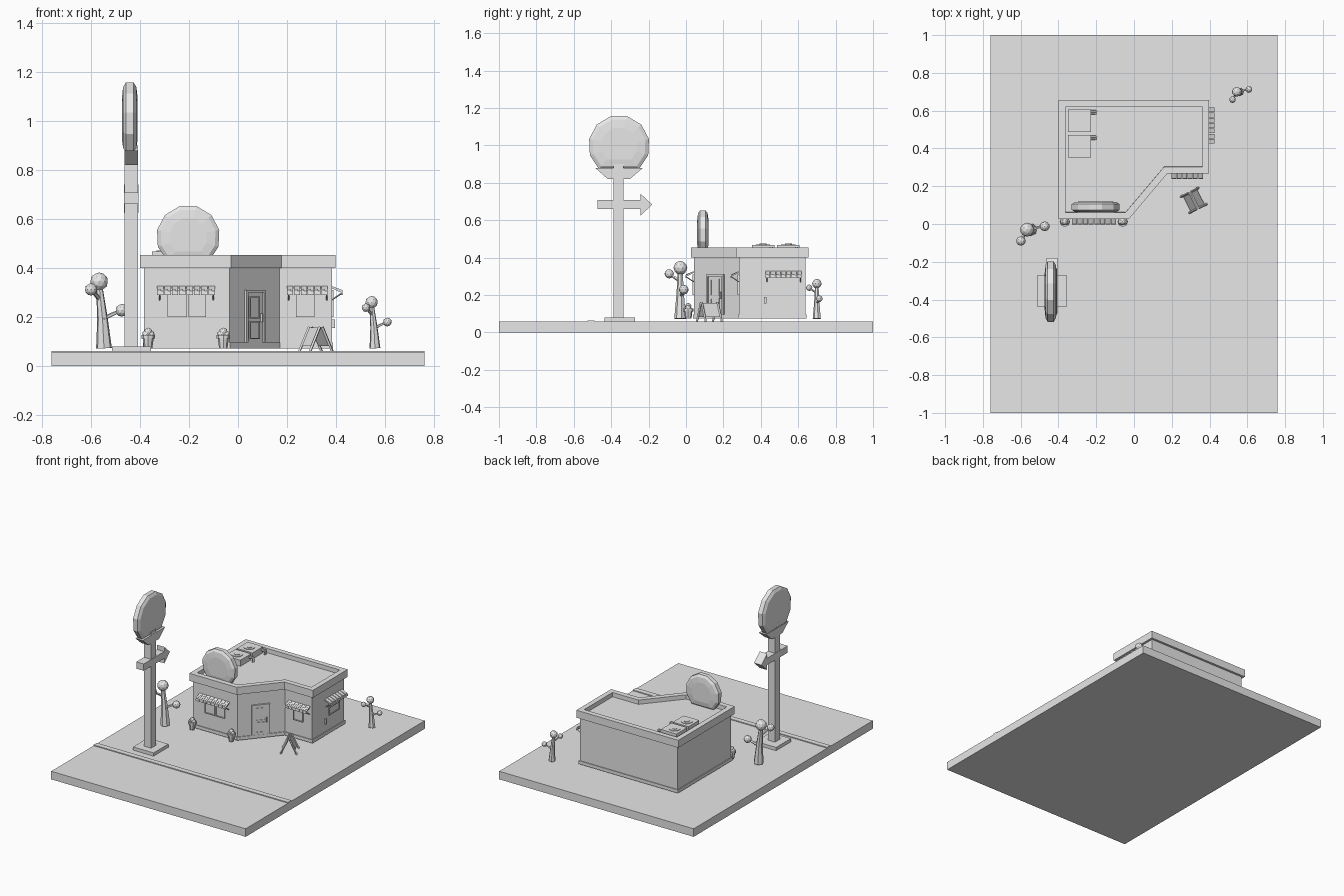
import bpy, bmesh, math
from mathutils import Matrix, Vector

if "Cube" in bpy.data.objects:
    bpy.data.objects.remove(bpy.data.objects["Cube"])

GREY = bpy.data.materials.new("plain grey")
GREY.diffuse_color = (0.8, 0.8, 0.8, 1)
GREY.use_nodes = True
GREY.node_tree.nodes["Principled BSDF"].inputs["Base Color"].default_value = GREY.diffuse_color
I = Matrix.Identity(4)


def finish(name, bm, M=I):
    bmesh.ops.transform(bm, matrix=M, verts=bm.verts)
    bmesh.ops.recalc_face_normals(bm, faces=bm.faces)
    me = bpy.data.meshes.new(name)
    bm.to_mesh(me)
    bm.free()
    me.materials.append(GREY)
    ob = bpy.data.objects.new(name, me)
    bpy.context.collection.objects.link(ob)
    return ob


def loft_bm(rings):
    bm = bmesh.new()
    vs = [[bm.verts.new(p) for p in r] for r in rings]
    n = len(vs[0])
    for a, b in zip(vs, vs[1:]):
        for i in range(n):
            j = (i + 1) % n
            bm.faces.new((a[i], a[j], b[j], b[i]))
    bm.faces.new(vs[0][::-1])
    bm.faces.new(vs[-1])
    return bm


def loft(name, rings, M=I):
    return finish(name, loft_bm(rings), M)


def box(name, x0, x1, y0, y1, z0, z1, M=I):
    base = [(x0, y0), (x1, y0), (x1, y1), (x0, y1)]
    return loft(name, [[(x, y, z) for x, y in base] for z in (z0, z1)], M)


def tube(name, p, q, r1, r2, n=6, M=I):
    p, q = Vector(p), Vector(q)
    rot = (q - p).to_track_quat('Z', 'Y')
    circ = [Vector((math.cos(2 * math.pi * i / n), math.sin(2 * math.pi * i / n), 0)) for i in range(n)]
    return loft(name, [[c + rot @ (v * r) for v in circ] for c, r in ((p, r1), (q, r2))], M)


def ball(name, c, r, M=I):
    bm = bmesh.new()
    bmesh.ops.create_icosphere(bm, subdivisions=2, radius=r, matrix=Matrix.Translation(c))
    return finish(name, bm, M)


def place(x, y, deg, z=0, s=1):
    return Matrix.Translation((x, y, z)) @ Matrix.Rotation(math.radians(deg), 4, 'Z') @ Matrix.Scale(s, 4)


def grow(pts, d):
    # mitred outward offset of a counter-clockwise outline
    out = []
    for i, p in enumerate(pts):
        p, a, b = Vector(p), Vector(pts[i - 1]), Vector(pts[(i + 1) % len(pts)])
        e, f = (p - a).normalized(), (b - p).normalized()
        n1, n2 = Vector((e.y, -e.x)), Vector((f.y, -f.x))
        out.append(p + (n1 + n2) * d / (1 + n1.dot(n2)))
    return out


# ground slab and kerb line
box("ground_slab", -0.76, 0.76, -1, 1, 0, 0.057)
box("kerb", -0.76, 0.76, -0.527, -0.49, 0.05, 0.063)

# building walls, plinth, parapet with sunken roof
WALL = [(-0.383, 0.042), (-0.035, 0.042), (0.169, 0.283), (0.382, 0.283), (0.382, 0.64), (-0.383, 0.64)]


def storey(name, d, z0, z1):
    return loft_bm([[(p.x, p.y, z) for p in grow(WALL, d)] for z in (z0, z1)])


finish("walls", storey("walls", 0, 0.073, 0.405))
finish("plinth", storey("plinth", 0.005, 0.073, 0.096))
bm = storey("parapet", 0.016, 0.401, 0.454)
bm.faces.ensure_lookup_table()
bm.normal_update()
top = max(bm.faces, key=lambda f: f.calc_center_median().z)
bmesh.ops.inset_region(bm, faces=[top], thickness=0.036, use_even_offset=True)
bmesh.ops.inset_region(bm, faces=[top], thickness=0.0005, depth=-0.03, use_even_offset=True)
finish("parapet_and_roof", bm)


# scalloped awning: local x along the wall, -y outward
def awning(name, M, width):
    n = round(width / 0.0145)
    w = width / n
    for i in range(n):
        x = -width / 2 + i * w
        d = 0.004 if i % 2 == 0 else 0
        prof = [(0, 0.327), (-0.043, 0.306 + d), (-0.045, 0.29), (-0.04, 0.29), (-0.038, 0.3), (0, 0.318)]
        k = w if d else w * 0.75
        loft(name + "_slat", [[(x + a, y, z) for y, z in prof] for a in (0, k)], M)
    for s in (-1, 1):
        tube(name + "_bracket", (s * width * 0.46, 0, 0.27), (s * width * 0.46, -0.04, 0.297), 0.003, 0.003, 4, M)


# window: frame bars, sill, recessed-looking glass plate
def window(name, M, x0, x1, z0=0.2, z1=0.31, bar=None):
    t = 0.006
    box(name + "_glass", x0, x1, -0.003, 0.01, z0, z1, M)
    for a in (x0, x1 - t):
        box(name + "_jamb", a, a + t, -0.008, 0.01, z0, z1, M)
    for z in (z0, z1 - t) + ((bar,) if bar else ()):
        box(name + "_rail", x0, x1, -0.008, 0.01, z, z + t, M)


left_wall, right_front = place(-0.21, 0.042, 0), place(0.284, 0.283, 0)
side_wall = place(0.382, 0.523, 90)
awning("left_awning", left_wall, 0.238)
window("left_window_a", left_wall, -0.077, 0.002)
window("left_window_b", left_wall, 0.008, 0.08)
awning("front_awning", right_front, 0.17)
window("front_window", right_front, -0.047, 0.028)
awning("side_awning", side_wall, 0.196)
window("side_window", side_wall, -0.06, 0.06, bar=0.25)
box("wall_meter", -0.105, -0.092, -0.013, 0.005, 0.155, 0.19, side_wall)

# entrance door on the slanted wall
D = place(0.065, 0.16, math.degrees(math.atan2(0.241, 0.204)))
box("door_leaf", -0.05, 0.05, -0.004, 0.01, 0.096, 0.305, D)
for x in (-0.06, 0.05):
    box("door_jamb", x, x + 0.01, -0.012, 0.01, 0.096, 0.31, D)
box("door_lintel", -0.06, 0.06, -0.012, 0.01, 0.3, 0.31, D)
window("door_upper_pane", D, -0.035, 0.03, 0.195, 0.285)
window("door_lower_pane", D, -0.035, 0.03, 0.11, 0.185)
box("door_handle", 0.036, 0.042, -0.014, 0, 0.18, 0.215, D)

# rooftop cooling units
for y in (0.547, 0.412):
    box("cooler_box", -0.35, -0.228, y - 0.06, y + 0.06, 0.423, 0.467)
    tube("cooler_fan_ring", (-0.295, y, 0.46), (-0.295, y, 0.471), 0.038, 0.038, 16)
    tube("cooler_fan_hub", (-0.295, y, 0.46), (-0.295, y, 0.474), 0.019, 0.019, 12)
    for k in (0.038, 0.05):
        tube("cooler_pipe", (-0.23, y + k, 0.45), (-0.2, y + k, 0.45), 0.006, 0.006)
        tube("cooler_pipe_drop", (-0.2, y + k, 0.455), (-0.2, y + k, 0.42), 0.006, 0.006)


# bulging faceted sign discs, cut flat at the bottom; local disc faces -y
def sign(name, M, r, t):
    angs = [math.radians(-49 + 278 * i / 9) for i in range(10)]
    rings = [[(s * r * math.cos(a), y * t, s * r * math.sin(a)) for a in angs]
             for s, y in ((0.6, -1), (0.88, -0.85), (1, -0.5), (1, 0.5), (0.88, 0.85), (0.6, 1))]
    loft(name, rings, M)


sign("roof_sign", place(-0.203, 0.09, 0, 0.527), 0.13, 0.03)
sign("pole_sign", place(-0.441, -0.358, 90, 0.998), 0.164, 0.032)

# pole, sign foot, footing and arrow
box("pole", -0.462, -0.408, -0.388, -0.334, 0.075, 0.9)
box("pole_footing", -0.514, -0.354, -0.437, -0.272, 0.057, 0.08)
cap = [(-0.415, 0.82), (-0.305, 0.82), (-0.265, 0.84), (-0.23, 0.878), (-0.486, 0.878), (-0.45, 0.84)]
cap = [(-0.418, 0.82), (-0.3, 0.82), (-0.232, 0.878), (-0.484, 0.878)]
loft("pole_sign_foot", [[(x, y, z) for y, z in cap] for x in (-0.463, -0.407)])
arrow = [(-0.473, 0.66), (-0.243, 0.66), (-0.243, 0.625), (-0.18, 0.683), (-0.243, 0.741), (-0.243, 0.708), (-0.473, 0.708)]
loft("arrow", [[(x, y, z) for y, z in arrow] for x in (-0.464, -0.406)])


# trees with ball foliage
def tree(name, M):
    tube(name + "_lower_trunk", (0, 0, 0), (-0.006, 0, 0.12), 0.033, 0.022, 7, M)
    tube(name + "_upper_trunk", (-0.006, 0, 0.12), (-0.02, 0, 0.26), 0.022, 0.013, 7, M)
    tube(name + "_right_branch", (-0.006, 0, 0.12), (0.07, 0.02, 0.155), 0.01, 0.006, 5, M)
    tube(name + "_left_branch", (-0.018, 0, 0.2), (-0.053, -0.06, 0.24), 0.01, 0.006, 5, M)
    for c, r in (((-0.02, 0, 0.272), 0.037), ((-0.053, -0.06, 0.24), 0.025), ((0.073, 0.018, 0.155), 0.026)):
        ball(name + "_foliage", c, r, M)


tree("left_tree", place(-0.546, -0.03, 0, 0.073))
tree("right_tree", place(0.558, 0.7, 0, 0.073, 0.69))

# planters by the front wall
for x in (-0.366, -0.06):
    tube("planter_pot", (x, 0.012, 0.073), (x, 0.012, 0.118), 0.017, 0.023, 8)
    tube("planter_rim", (x, 0.012, 0.113), (x, 0.012, 0.127), 0.028, 0.028, 8)
    for dx, dz, r in ((-0.008, 0.13, 0.017), (0.01, 0.13, 0.016), (0, 0.14, 0.017)):
        ball("planter_leaves", (x + dx, 0.012, dz), r)

# folding pavement board, ridge along local y
A = place(0.317, 0.125, 27)
for s in (-1, 1):
    for y in (-0.048, 0.048):
        tube("board_leg", (s * 0.052, y, 0.058), (s * 0.006, y, 0.16), 0.006, 0.006, 4, A)
    prof = [(s * 0.041, 0.083), (s * 0.007, 0.158), (s * 0.001, 0.158), (s * 0.035, 0.083)]
    loft("board_panel", [[(x, y, z) for x, z in prof] for y in (-0.046, 0.046)], A)
